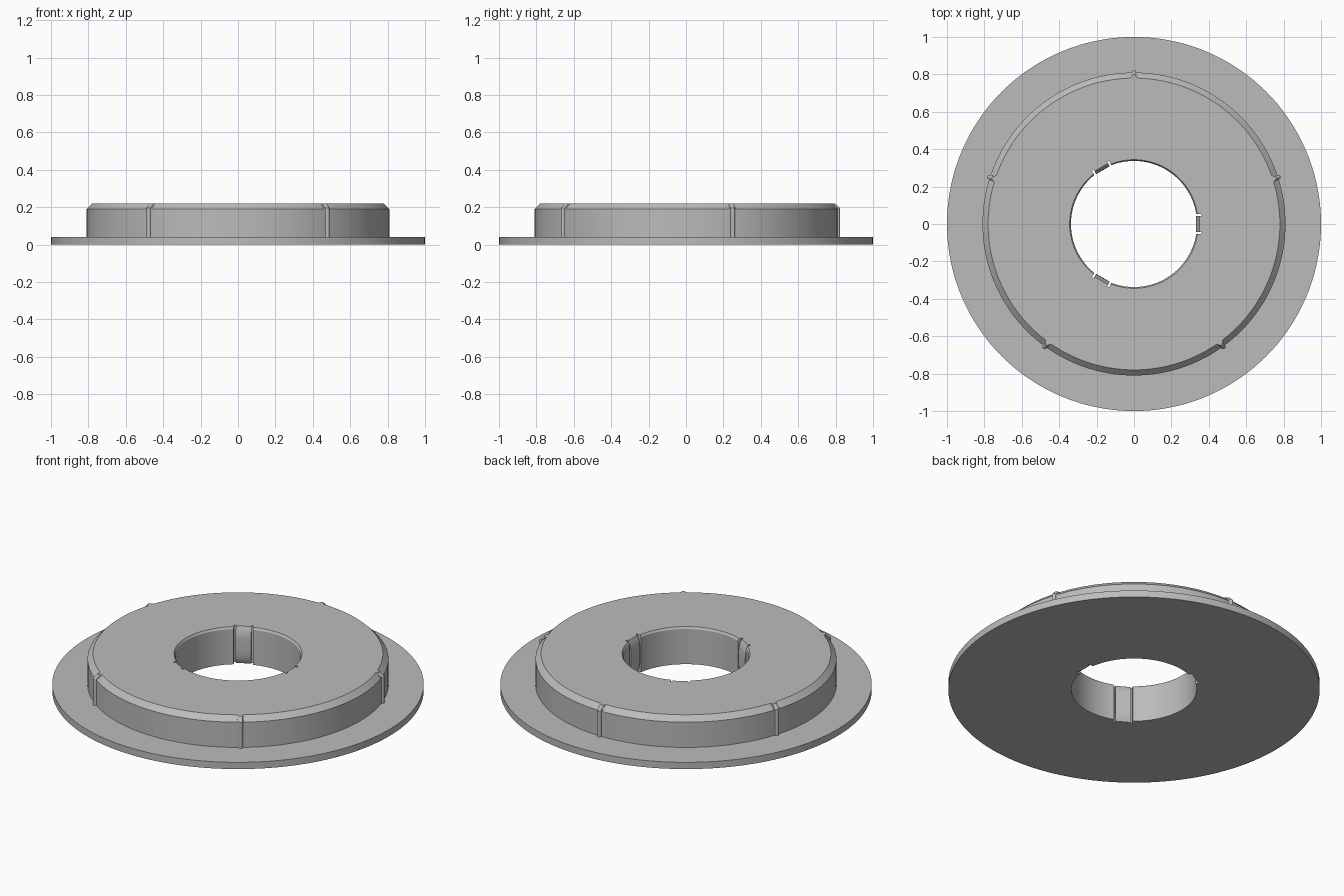
import bpy, bmesh
from math import cos, sin, pi, radians
from mathutils import Matrix, Vector

cube = bpy.data.objects.get("Cube")
if cube:
    bpy.data.objects.remove(cube, do_unlink=True)

grey = bpy.data.materials.new("plain grey")
grey.use_nodes = True
colour = (0.5, 0.5, 0.5, 1)
grey.diffuse_color = colour
grey.node_tree.nodes["Principled BSDF"].inputs["Base Color"].default_value = colour


def make_object(name, bm):
    bmesh.ops.recalc_face_normals(bm, faces=bm.faces)
    mesh = bpy.data.meshes.new(name)
    bm.to_mesh(mesh)
    bm.free()
    mesh.materials.append(grey)
    obj = bpy.data.objects.new(name, mesh)
    bpy.context.collection.objects.link(obj)
    return obj


def smooth(obj):
    bpy.ops.object.select_all(action='DESELECT')
    obj.select_set(True)
    bpy.context.view_layer.objects.active = obj
    bpy.ops.object.shade_smooth_by_angle(angle=radians(25))


def loft(bm, rings, closed=False):
    """Skin rings of points; cap both ends unless the rings form a loop."""
    loops = [[bm.verts.new(p) for p in ring] for ring in rings]
    n = len(loops[0])
    pairs = list(zip(loops, loops[1:]))
    if closed:
        pairs.append((loops[-1], loops[0]))
    else:
        bm.faces.new(loops[0])
        bm.faces.new(loops[-1])
    for a, b in pairs:
        for i in range(n):
            j = (i + 1) % n
            bm.faces.new((a[i], a[j], b[j], b[i]))


def turned(rings, angle):
    rot = Matrix.Rotation(radians(angle), 3, 'Z')
    return [[rot @ Vector(p) for p in ring] for ring in rings]


def extruded(profile, half_width):
    """Radial profile (r, z) given thickness along the tangent."""
    return [[(r, y, z) for r, z in profile] for y in (-half_width, half_width)]


# Flanged ring, turned from its cross-section
section = [(0.337, 0), (1, 0), (1, 0.04), (0.81, 0.04), (0.81, 0.19),
           (0.78, 0.22), (0.344, 0.22), (0.337, 0.208)]
segments = 144
bm = bmesh.new()
loft(bm, [[(r * cos(a), r * sin(a), z) for r, z in section]
          for a in (2 * pi * i / segments for i in range(segments))], closed=True)
body = make_object("flanged_ring", bm)

# Pockets cut in the bore behind the three spring tabs
bm = bmesh.new()
pocket = [(0.3, -0.1), (0.36, -0.1), (0.36, 0.4), (0.3, 0.4)]
for k in range(3):
    loft(bm, turned(extruded(pocket, 0.053), 120 * k))
cutter = make_object("pocket_cutter", bm)
cutter.hide_render = True
cutter.hide_viewport = False
cut = body.modifiers.new("pockets", 'BOOLEAN')
cut.operation = 'DIFFERENCE'
cut.solver = 'EXACT'
cut.object = cutter
bpy.ops.object.select_all(action='DESELECT')
bpy.context.view_layer.objects.active = body
body.select_set(True)
bpy.ops.object.modifier_apply(modifier=cut.name)
bpy.data.objects.remove(cutter, do_unlink=True)
smooth(body)

# Bowed spring tabs in the pockets
steps = 12
bow = [(0.332 + 0.018 * (2 * i / steps - 1) ** 4, 0.22 * i / steps)
       for i in range(steps + 1)]
tab_profile = [(0.361, 0)] + bow + [(0.361, 0.22)]
for k in range(3):
    bm = bmesh.new()
    loft(bm, turned(extruded(tab_profile, 0.042), 120 * k))
    smooth(make_object(f"spring_tab_{k + 1}", bm))

# Five rounded grip ribs following the wall and its chamfer
rib_levels = [(0.04, 0), (0.195, 0), (0.22, -0.025)]
outline = [(0.78, -0.018), (0.807, -0.018)]
outline += [(0.811 + 0.013 * cos(a), 0.012 * sin(a))
            for a in (pi * (i / 8 - 0.5) for i in range(9))]
outline += [(0.807, 0.018), (0.78, 0.018)]
for k in range(5):
    bm = bmesh.new()
    rings = [[(r + shift, y, z) for r, y in outline] for z, shift in rib_levels]
    loft(bm, turned(rings, 90 + 72 * k))
    smooth(make_object(f"grip_rib_{k + 1}", bm))
